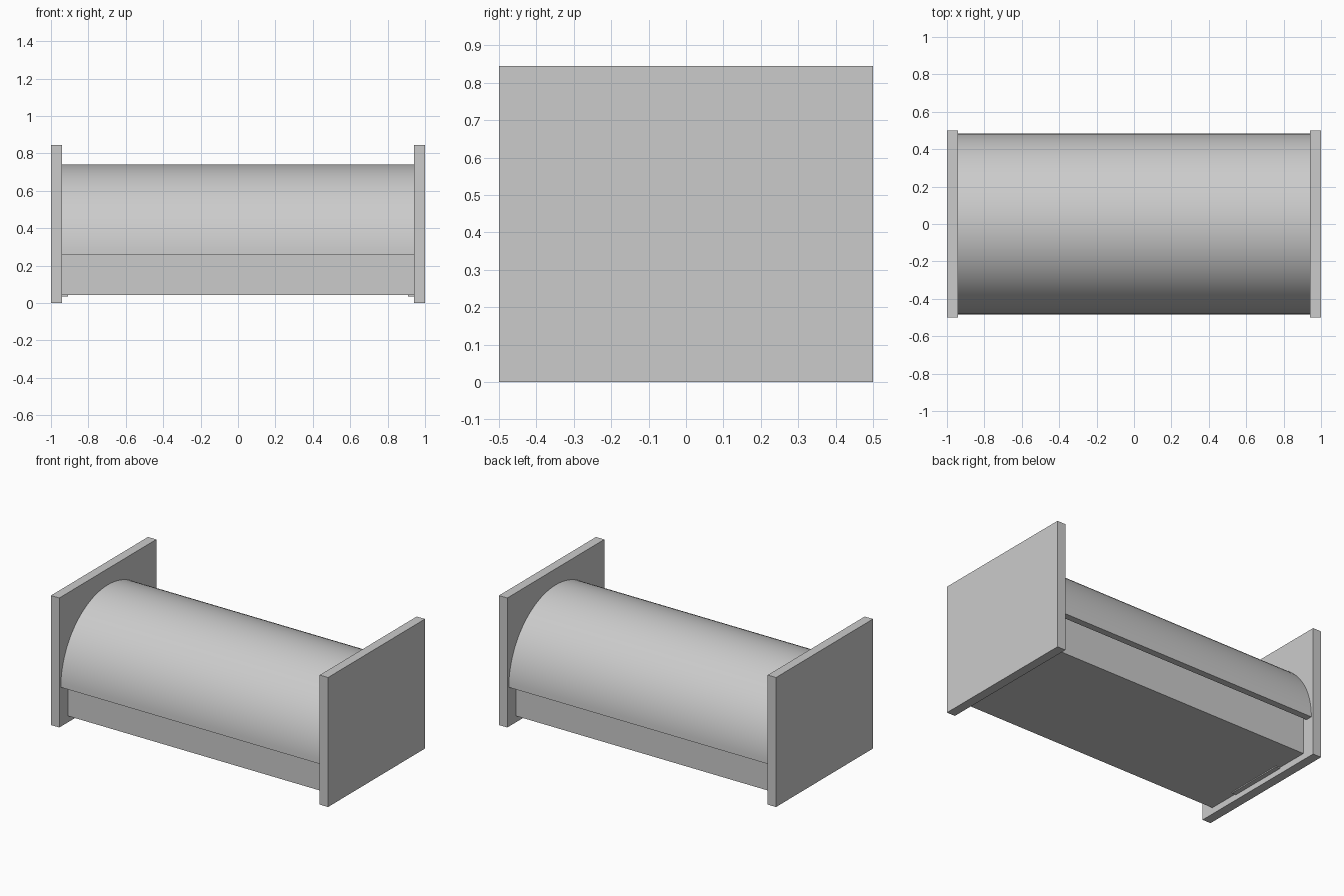
import bpy, bmesh, math

if "Cube" in bpy.data.objects:
    bpy.data.objects.remove(bpy.data.objects["Cube"])


def box(name, x0, x1, y0, y1, z0, z1):
    bpy.ops.mesh.primitive_cube_add(size=1, location=((x0+x1)/2, (y0+y1)/2, (z0+z1)/2))
    ob = bpy.context.object
    ob.name = name
    ob.scale = (x1-x0, y1-y0, z1-z0)
    bpy.ops.object.transform_apply(location=False, rotation=False, scale=True)
    return ob


def half_tube(name, x0, x1, zc, outer, inner, steps=48):
    """Half-round shell along x, made by extruding an arch profile."""
    angles = [math.pi * i / steps for i in range(steps + 1)]
    profile = [(outer * math.cos(a), zc + outer * math.sin(a)) for a in angles]
    profile += [(inner * math.cos(a), zc + inner * math.sin(a)) for a in reversed(angles)]
    bm = bmesh.new()
    rings = [[bm.verts.new((x, y, z)) for y, z in profile] for x in (x0, x1)]
    n = len(profile)
    for i in range(n):
        j = (i + 1) % n
        bm.faces.new((rings[0][i], rings[0][j], rings[1][j], rings[1][i]))
    # End rims as quads between outer and inner arcs
    for r in rings:
        for i in range(steps):
            bm.faces.new((r[i], r[i+1], r[n-2-i], r[n-1-i]))
    bmesh.ops.recalc_face_normals(bm, faces=bm.faces)
    me = bpy.data.meshes.new(name)
    bm.to_mesh(me)
    bm.free()
    ob = bpy.data.objects.new(name, me)
    bpy.context.collection.objects.link(ob)
    bpy.ops.object.select_all(action='DESELECT')
    ob.select_set(True)
    bpy.context.view_layer.objects.active = ob
    bpy.ops.object.shade_smooth_by_angle(angle=math.radians(30))
    return ob


# End panels and the small tabs that fix the base to them
for side, s in (("left", -1), ("right", 1)):
    xa, xb = sorted((s * 0.94, s * 1.0))
    box(side + "_end_panel", xa, xb, -0.5, 0.5, 0, 0.845)
    xa, xb = sorted((s * 0.91, s * 0.94))
    box(side + "_base_tab", xa, xb, -0.2, 0.2, 0.035, 0.06)

# Rectangular base under the cover
box("base", -0.94, 0.94, -0.412, 0.412, 0.042, 0.29)

# Rounded cover
half_tube("rounded_cover", -0.94, 0.94, 0.256, 0.484, 0.44)
